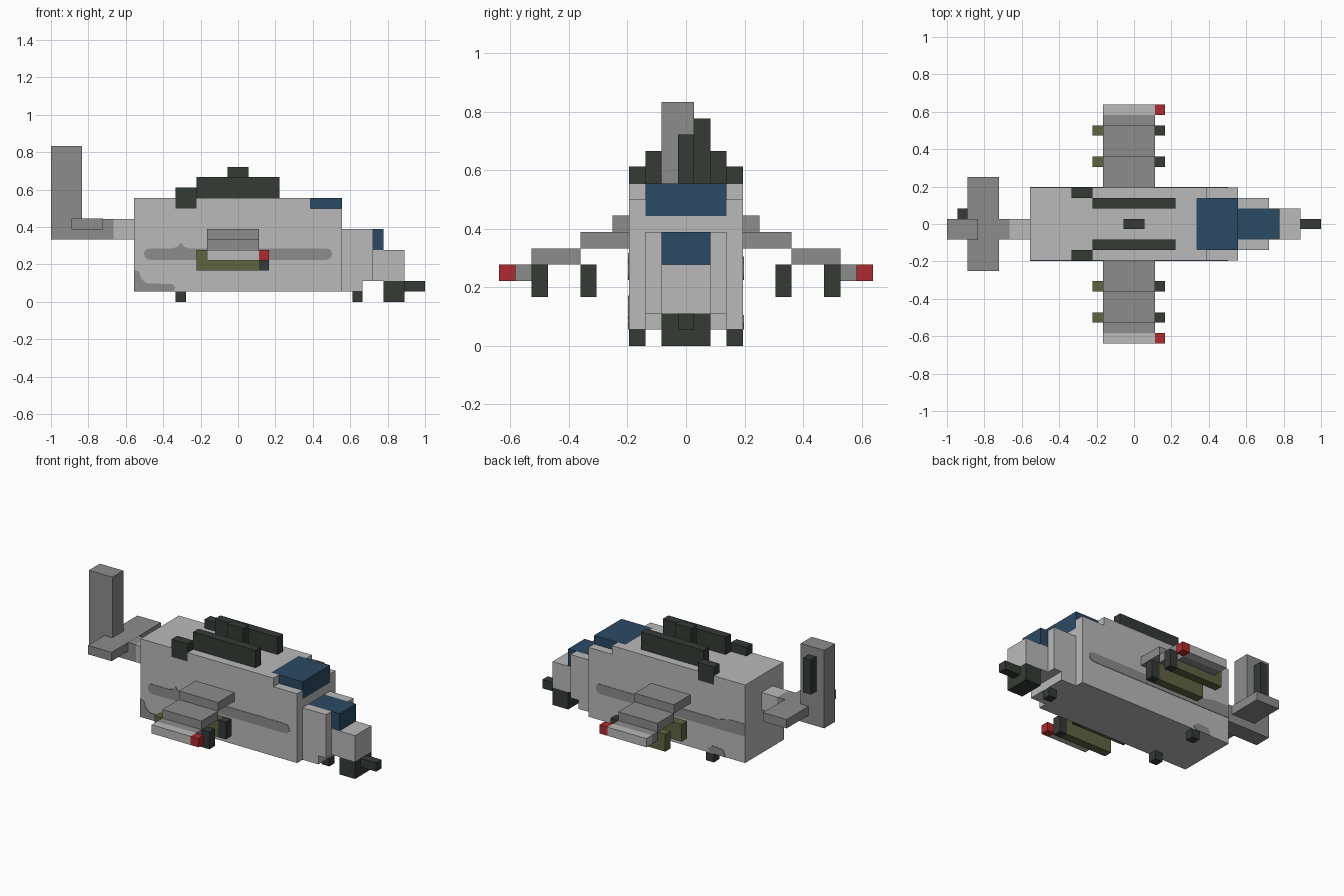
import bpy, bmesh, math

U = 1 / 18  # one block

old = bpy.data.objects.get("Cube")
if old:
    bpy.data.objects.remove(old, do_unlink=True)


def material(name, hexcode):
    rgb = [int(hexcode[i:i + 2], 16) / 255 for i in (0, 2, 4)]
    lin = [c / 12.92 if c < 0.04045 else ((c + 0.055) / 1.055) ** 2.4 for c in rgb]
    m = bpy.data.materials.new(name)
    m.use_nodes = True
    m.diffuse_color = (*lin, 1)
    bsdf = next(n for n in m.node_tree.nodes if n.type == 'BSDF_PRINCIPLED')
    bsdf.inputs["Base Color"].default_value = (*lin, 1)
    return m


LIGHT = material("light_grey", "bababa")
GREY = material("mid_grey", "8c8c8c")
DARK = material("dark_green_grey", "353b35")
BLUE = material("window_blue", "2c4a64")
OLIVE = material("olive", "606340")
RED = material("lamp_red", "ae2b2e")


def link(name, bm, mat):
    bmesh.ops.recalc_face_normals(bm, faces=bm.faces)
    me = bpy.data.meshes.new(name)
    bm.to_mesh(me)
    bm.free()
    me.materials.append(mat)
    ob = bpy.data.objects.new(name, me)
    bpy.context.collection.objects.link(ob)
    return ob


def box(name, mat, x, y, z, both=False, grow=0.0):
    """Box from (min, max) ranges in blocks; both adds the copy across y = 0."""
    sides = [("_left", y), ("_right", (-y[1], -y[0]))] if both else [("", y)]
    for suffix, yy in sides:
        bm = bmesh.new()
        bmesh.ops.create_cube(bm, size=1)
        for v in bm.verts:
            for i, (lo, hi) in enumerate((x, yy, z)):
                v.co[i] = (lo + hi) / 2 * U + v.co[i] * ((hi - lo) * U + 2 * grow)
        link(name + suffix, bm, mat)


def plate(name, mat, outline, side):
    """Thin painted patch on the fuselage side, outline in (x, z) blocks."""
    bm = bmesh.new()
    face = bm.faces.new([bm.verts.new((px * U, side * 3.48 * U, pz * U)) for px, pz in outline])
    ext = bmesh.ops.extrude_face_region(bm, geom=[face])
    for v in ext["geom"]:
        if isinstance(v, bmesh.types.BMVert):
            v.co.y += side * 0.004
    link(name, bm, mat)


# Fuselage
box("fuselage_lower", LIGHT, (-10, 10), (-3.5, 3.5), (1, 8))
box("fuselage_upper", LIGHT, (-10, 6), (-3.5, 3.5), (8, 10))
box("cockpit_frame", LIGHT, (6, 7), (2.5, 3.5), (8, 10), both=True)
box("cockpit_sill", LIGHT, (7, 10), (2.5, 3.5), (8, 9), both=True)
box("upper_window", BLUE, (6, 10), (-2.5, 2.5), (8, 10))

# Nose
box("nose_base", LIGHT, (10, 12), (-2.5, 2.5), (1, 5))
box("nose_step", LIGHT, (12, 13), (-2.5, 2.5), (2, 5))
box("nose_cheek", LIGHT, (10, 13), (1.5, 2.5), (5, 7), both=True)
box("lower_window", BLUE, (10, 14), (-1.5, 1.5), (5, 7))
box("nose_tip", LIGHT, (13, 16), (-1.5, 1.5), (2, 5))
box("gun_mount", DARK, (14, 16), (-1.5, 1.5), (0, 2))
box("gun_barrel", DARK, (16, 18), (-0.5, 0.5), (1, 2))

# Wheels
box("front_wheel", DARK, (11, 12), (-0.5, 0.5), (0, 1))
box("rear_wheel", DARK, (-6, -5), (2.5, 3.5), (0, 1), both=True)

# Roof engines, exhausts and hub
box("engine", DARK, (-4, 4), (1.5, 2.5), (10, 12), both=True)
box("exhaust", DARK, (-6, -4), (2.5, 3.5), (9, 11), both=True, grow=0.001)
box("rotor_hub", DARK, (-1, 1), (-0.5, 0.5), (10, 13))

# Tail
box("tail_boom_root", LIGHT, (-12, -10), (-1.5, 0.5), (6, 8))
box("tail_boom", GREY, (-15, -12), (-1.5, 0.5), (6, 8))
box("tail_fin", GREY, (-18, -15), (-1.5, 0.5), (6, 15))
box("tailplane", GREY, (-16, -13), (-4.5, 4.5), (7, 8), grow=0.0005)
box("tail_rotor", DARK, (-17, -16), (0.5, 1.5), (10, 14))

# Stepped wings
box("wing_inner", GREY, (-3, 2), (3.5, 6.5), (6, 7), both=True)
box("wing_middle", GREY, (-3, 2), (6.5, 9.5), (5, 6), both=True)
box("wing_outer", GREY, (-3, 2), (9.5, 10.5), (4, 5), both=True)
box("wing_tip", LIGHT, (-3, 2), (10.5, 11.5), (4, 5), both=True)
box("wing_lamp", RED, (2, 3), (10.5, 11.5), (4, 5), both=True)

# Rocket pods under the wings
for label, y in (("inner", (5.5, 6.5)), ("outer", (8.5, 9.5))):
    box(label + "_pod", OLIVE, (-4, 2), y, (3, 5), both=True)
    box(label + "_pod_nose", DARK, (2, 3), y, (3, 5), both=True)

# Painted side stripes with rounded ends, and patches at the tail end
def cap(cx, start):
    return [(cx + 0.55 * math.cos(math.radians(a)), 4.6 + 0.55 * math.sin(math.radians(a)))
            for a in range(start, start + 181, 30)]


bump = [(-4.6, 5.15), (-5.2, 5.3), (-5.5, 5.7), (-5.8, 5.3), (-6.4, 5.15)]
plate("stripe_right", GREY, cap(8.5, -90) + bump + cap(-8.5, 90), -1)
plate("stripe_left", GREY, cap(8.5, -90) + [(-6.5, 5.15), (-8, 5.5), (-10, 5.5),
                                            (-10, 4.1), (-8, 4.05)], 1)
patch = [(-10, 1), (-6.2, 1), (-6, 1.4), (-6.3, 1.7), (-8.8, 1.8),
         (-9.3, 2.2), (-9.5, 2.9), (-10, 3.1)]
plate("tail_patch_right", GREY, patch, -1)
plate("tail_patch_left", GREY, [(-7.5, 1), (-5.5, 1), (-5.2, 1.4), (-5.8, 1.9), (-7.2, 1.8)], 1)
